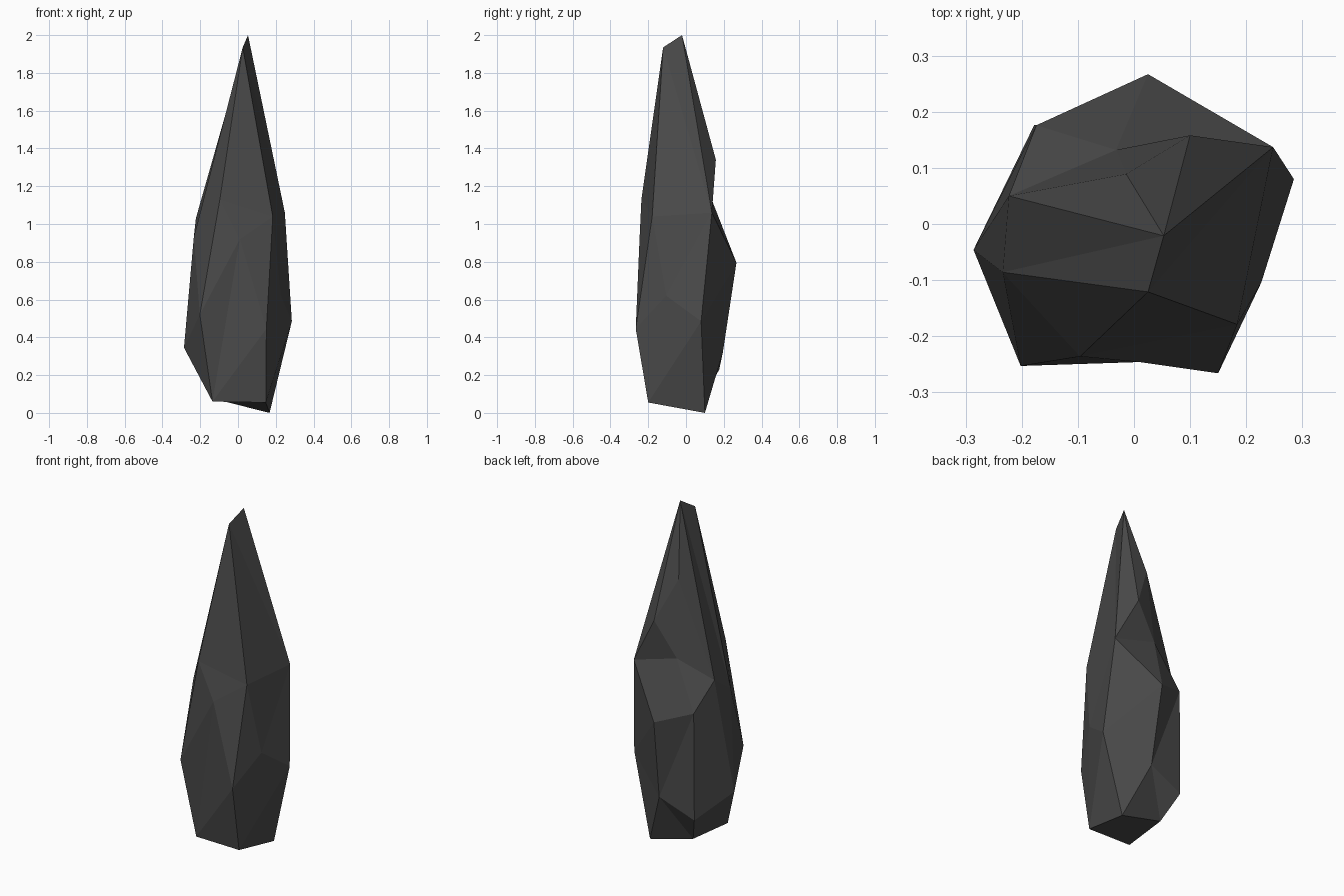
import bpy, bmesh

if "Cube" in bpy.data.objects:
    bpy.data.objects.remove(bpy.data.objects["Cube"])

# Corner points of the shard, one letter each, from the base up
P = {
    "T": (-.135, -.20, .06), "U": (.147, -.20, .055), "V": (.167, .10, 0), "W": (-.11, .09, .07),
    "E": (.15, -.266, .445), "D": (.227, -.104, .62), "C": (.285, .08, .485), "Y": (.04, .195, .32),
    "M": (-.178, .176, .23), "I": (-.286, -.046, .345), "H": (-.202, -.253, .52),
    "F": (.01, -.246, .92), "S": (.184, -.179, 1.04), "B": (.248, .137, 1.06), "A": (.025, .267, .795),
    "L": (-.174, .176, .865), "K": (-.223, .05, 1.03), "J": (-.234, -.086, .93), "G": (-.096, -.236, 1.13),
    "R": (-.032, .132, 1.14), "Q": (.10, .158, 1.34), "P": (-.014, .089, 1.59),
    "N": (.025, -.121, 1.935), "O": (.053, -.021, 2.0),
}

bm = bmesh.new()
vert = {k: bm.verts.new(co) for k, co in P.items()}


def facet(names):
    """One flat facet; pinched ones (repeated corners) are skipped."""
    if len(set(names)) == len(names):
        bm.faces.new([vert[n] for n in names])


def band(low, high, steps):
    """Stitch two outlines; each step advances the low (L) or high (U) one."""
    i = j = 0
    for s in steps:
        if s == "L":
            facet(low[i] + low[i + 1] + high[j])
            i += 1
        else:
            facet(low[i] + high[j + 1] + high[j])
            j += 1


# Base, foot, waist and tip bands
facet("WVUT")
band("TUVWT", "TEDCYMIHT", "LUUULULUULUU")
band("TEDCYMIHT", "FSBALKJGF", "LULULULULLUULUUL")
band("GFSBALKJG", "GNOQRPON", "LLULUUULLLUULUL")

# Back of the tip
facet("RQP")
facet("QOP")
bmesh.ops.recalc_face_normals(bm, faces=bm.faces)

mesh = bpy.data.meshes.new("rock_shard")
bm.to_mesh(mesh)
bm.free()
stone = bpy.data.materials.new("dark grey stone")
stone.diffuse_color = (.07, .07, .07, 1)
stone.use_nodes = True
stone.node_tree.nodes["Principled BSDF"].inputs["Base Color"].default_value = stone.diffuse_color
mesh.materials.append(stone)
bpy.context.collection.objects.link(bpy.data.objects.new("rock_shard", mesh))
